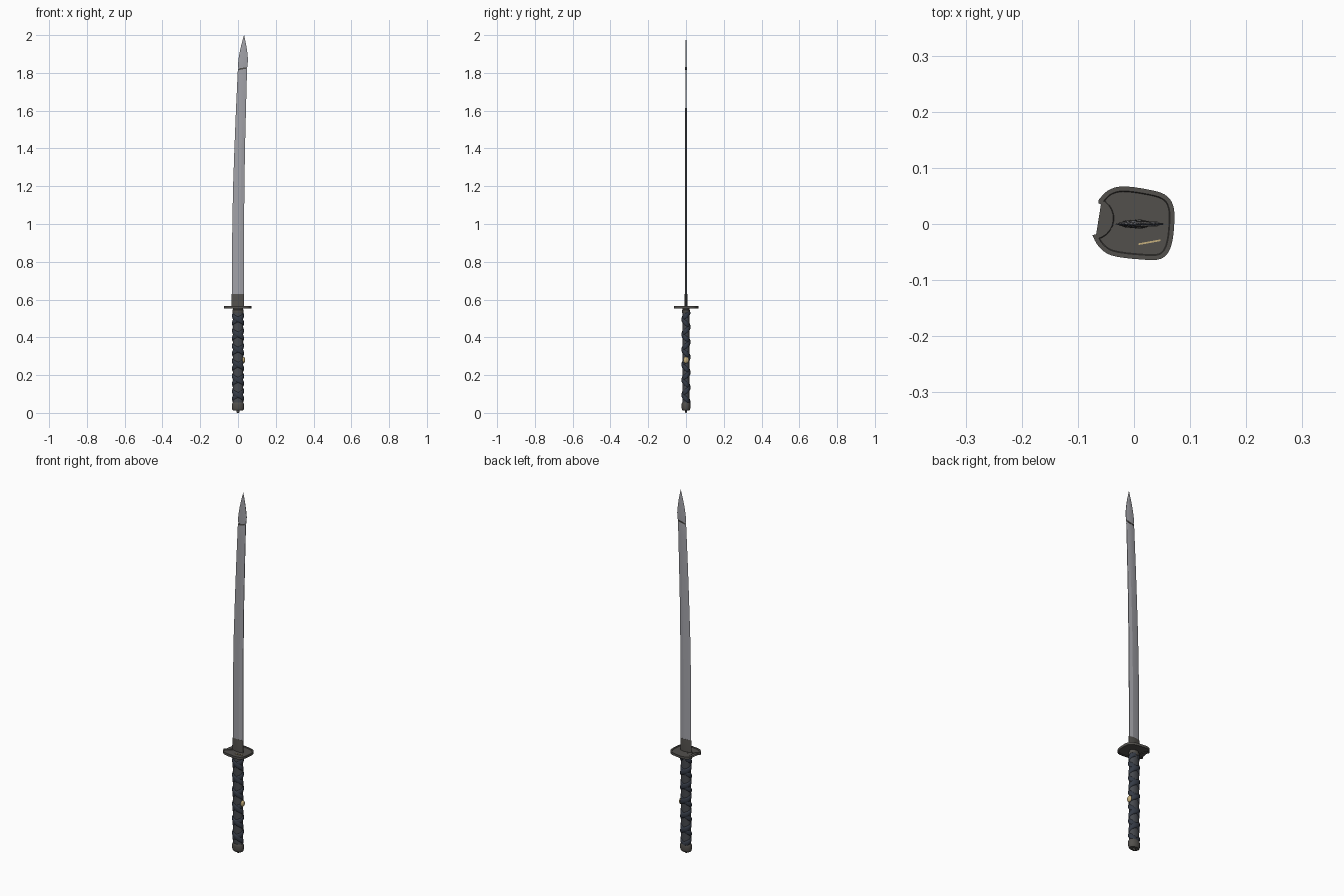
import bpy, bmesh, math
from mathutils import Vector

if "Cube" in bpy.data.objects:
    bpy.data.objects.remove(bpy.data.objects["Cube"])


def material(name, rgb):
    m = bpy.data.materials.new(name)
    m.diffuse_color = (*rgb, 1)
    m.use_nodes = True
    m.node_tree.nodes["Principled BSDF"].inputs["Base Color"].default_value = m.diffuse_color
    return m


STEEL = material("steel", (0.36, 0.36, 0.39))
IRON = material("dark_iron", (0.085, 0.08, 0.073))
WRAP = material("navy_cord", (0.035, 0.043, 0.06))
SKIN = material("handle_core", (0.06, 0.065, 0.075))
GOLD = material("gold", (0.55, 0.42, 0.2))


def finish(name, bm, mat, angle=35):
    bmesh.ops.recalc_face_normals(bm, faces=bm.faces)
    me = bpy.data.meshes.new(name)
    bm.to_mesh(me)
    bm.free()
    ob = bpy.data.objects.new(name, me)
    bpy.context.collection.objects.link(ob)
    me.materials.append(mat)
    bpy.ops.object.select_all(action='DESELECT')
    ob.select_set(True)
    bpy.context.view_layer.objects.active = ob
    bpy.ops.object.shade_smooth_by_angle(angle=math.radians(angle))
    return ob


def loft(name, sections, mat, angle=35):
    """Skin a stack of closed cross-sections and cap both ends."""
    bm = bmesh.new()
    rings = [[bm.verts.new(p) for p in s] for s in sections]
    n = len(rings[0])
    for a, b in zip(rings, rings[1:]):
        for i in range(n):
            j = (i + 1) % n
            bm.faces.new((a[i], a[j], b[j], b[i]))
    bm.faces.new(rings[0])
    bm.faces.new(rings[-1])
    return finish(name, bm, mat, angle)


def ovals(profile, n=32):
    """Oval sections from (z, half width x, half width y)."""
    return [[(rx * math.cos(2 * math.pi * i / n), ry * math.sin(2 * math.pi * i / n), z)
             for i in range(n)] for z, rx, ry in profile]


def blade_sections(stations):
    """Blade sections from (z, cutting edge x, spine x, half thickness)."""
    shape = [(0, 0), (0.28, 0.7), (0.68, 1), (1, 0.35), (1, -0.35), (0.68, -1), (0.28, -0.7)]
    return [[(l + (r - l) * u, t * v, z) for u, v in shape] for z, l, r, t in stations]


def bar(name, a, b, w, h, mat):
    """Thin raised strip lying between two points."""
    a, b = Vector(a), Vector(b)
    s = (b - a).normalized().cross(Vector((0, 0, 1))) * w / 2
    up = Vector((0, 0, h))
    return loft(name, [[p + s, p - s, p - s + up, p + s + up] for p in (a, b)], mat)


# Blade and separately ground point
loft("blade", blade_sections([
    (0.60, -0.032, 0.031, 0.0062), (0.80, -0.032, 0.031, 0.006), (1.00, -0.030, 0.032, 0.0055),
    (1.20, -0.026, 0.034, 0.005), (1.40, -0.019, 0.037, 0.0045), (1.60, -0.011, 0.042, 0.004),
    (1.75, -0.004, 0.046, 0.0037), (1.815, -0.001, 0.048, 0.0035), (1.825, 0.004, 0.047, 0.0025)]),
    STEEL, 12)
loft("blade_tip", blade_sections([
    (1.815, 0.005, 0.046, 0.0025), (1.835, 0.000, 0.050, 0.0035), (1.87, 0.002, 0.053, 0.0034),
    (1.91, 0.009, 0.049, 0.003), (1.95, 0.018, 0.043, 0.0022), (2.0, 0.0315, 0.0325, 0.0004)]),
    STEEL, 12)
for k, y in enumerate((-0.0036, 0.0036)):
    bar("tip_notch_%d" % k, (0.003, y, 1.815), (0.042, y, 1.822), 0.0015, 0.008, IRON)

# Collar at the blade root
loft("blade_collar", blade_sections([
    (0.556, -0.034, 0.033, 0.0085), (0.622, -0.034, 0.033, 0.008), (0.63, -0.033, 0.032, 0.0065)]), IRON)

# Guard: rounded plate with a bite out of one side and a raised rim
outline = [(-0.063, 0.043), (-0.046, 0.060), (-0.02, 0.067), (0.022, 0.062), (0.054, 0.053),
           (0.069, 0.035), (0.072, 0.005), (0.066, -0.04), (0.048, -0.062), (0.01, -0.063),
           (-0.04, -0.056), (-0.063, -0.040), (-0.074, -0.020)]
pts = []
for i in range(len(outline) - 1):
    q = [Vector(outline[max(0, min(len(outline) - 1, i + d))]) for d in (-1, 0, 1, 2)]
    for k in range(4):
        t = k / 4
        pts.append(0.5 * (2 * q[1] + (q[2] - q[0]) * t
                          + (2 * q[0] - 5 * q[1] + 4 * q[2] - q[3]) * t * t
                          + (3 * q[1] - q[0] - 3 * q[2] + q[3]) * t ** 3))
pts.append(Vector(outline[-1]))
for k in range(11):
    a = math.radians(-78 + 147 * k / 10)
    pts.append(Vector((-0.074 + 0.029 * math.cos(a), 0.010 + 0.029 * math.sin(a))))
bm = bmesh.new()
base = bm.faces.new([bm.verts.new((p.x, p.y, 0.552)) for p in pts])
ext = bmesh.ops.extrude_face_region(bm, geom=[base])
bmesh.ops.translate(bm, vec=(0, 0, 0.013), verts=[v for v in ext["geom"] if isinstance(v, bmesh.types.BMVert)])
bm.faces.ensure_lookup_table()
bmesh.ops.recalc_face_normals(bm, faces=bm.faces)
for f in [f for f in bm.faces if abs(f.normal.z) > 0.9]:
    bmesh.ops.inset_region(bm, faces=[f], thickness=0.008, depth=0)
    bmesh.ops.inset_region(bm, faces=[f], thickness=0.0015, depth=-0.0025)
finish("guard", bm, IRON)

# Guard ornaments
bar("guard_ridge_back", (-0.050, 0.040, 0.562), (-0.014, 0.008, 0.562), 0.002, 0.002, IRON)
bar("guard_ridge_front", (-0.060, -0.020, 0.562), (-0.030, -0.002, 0.562), 0.002, 0.002, IRON)
bar("guard_inlay", (0.008, -0.036, 0.562), (0.047, -0.029, 0.562), 0.003, 0.003, GOLD)

# Handle: fittings, core and end cap
loft("handle_ferrule", ovals([(0.528, 0.028, 0.020), (0.531, 0.030, 0.021), (0.545, 0.030, 0.021),
                              (0.547, 0.026, 0.018), (0.555, 0.026, 0.018)]), IRON)
loft("handle_core", ovals([(0.04, 0.027, 0.018), (0.54, 0.027, 0.018)]), SKIN)
loft("pommel_cap", ovals([(0.012, 0.026, 0.018), (0.017, 0.030, 0.021), (0.024, 0.032, 0.023),
                          (0.046, 0.032, 0.023), (0.051, 0.030, 0.022), (0.056, 0.028, 0.020)]), IRON)
loft("pommel_peg", ovals([(0.0, 0.004, 0.003), (0.003, 0.007, 0.005), (0.015, 0.008, 0.005)], 16), IRON)

# Cord: two opposed helices that cross on the flat faces
PITCH, Z0, Z1, STEPS = 0.08, 0.055, 0.532, 240
for name, hand in (("cord_right_hand", 1), ("cord_left_hand", -1)):
    rows = []
    for i in range(STEPS + 1):
        zc = Z0 + (Z1 - Z0) * i / STEPS
        turn = 2 * math.pi * (zc - Z0) / PITCH
        a = math.pi / 2 + hand * turn
        lift = 0.0012 * hand * math.cos(turn)
        row = []
        for dz, h in ((-0.015, -0.002), (-0.013, 0.002), (-0.007, 0.0042),
                      (0.007, 0.0042), (0.013, 0.002), (0.015, -0.002)):
            z = max(0.05, min(0.535, zc + dz))
            r = h + (lift if h > 0 else 0)
            row.append(((0.027 + r) * math.cos(a), (0.018 + r) * math.sin(a), z))
        rows.append(row)
    loft(name, rows, WRAP, 50)

# Gold stud under the cord on the spine side
bpy.ops.mesh.primitive_uv_sphere_add(segments=20, ring_count=12, location=(0.029, 0, 0.28))
stud = bpy.context.object
stud.name = "handle_stud"
stud.scale = (0.009, 0.014, 0.017)
stud.data.materials.append(GOLD)
bpy.ops.object.shade_smooth()
